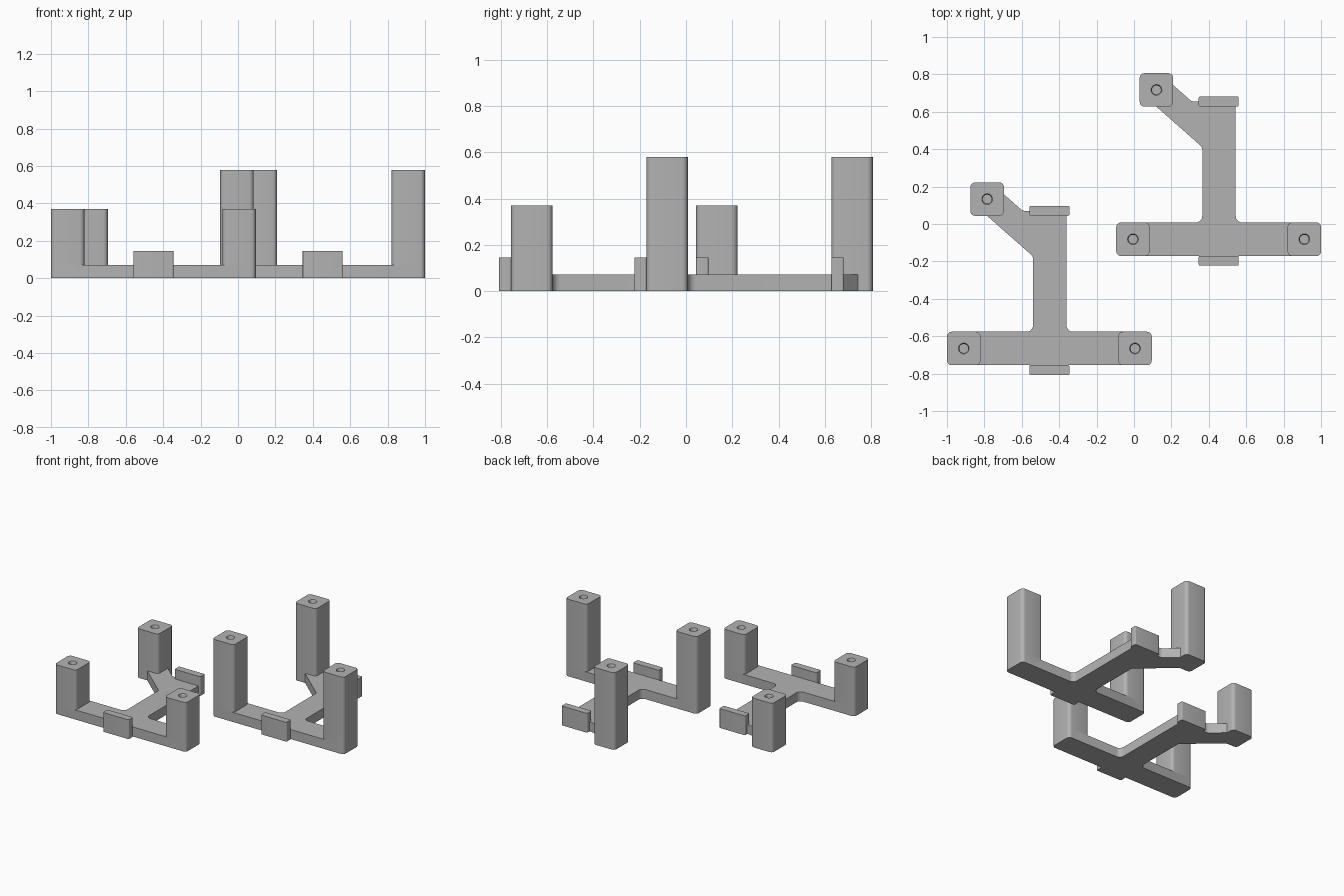
import bpy, bmesh, math
from mathutils import Vector

if "Cube" in bpy.data.objects:
    bpy.data.objects.remove(bpy.data.objects["Cube"])

grey = bpy.data.materials.new("plain grey")
grey.diffuse_color = (0.45, 0.45, 0.45, 1)
grey.use_nodes = True
grey.node_tree.nodes["Principled BSDF"].inputs["Base Color"].default_value = grey.diffuse_color

PLATE_H, TAB_H, POST_W = 0.072, 0.145, 0.179
HOLE_R, HOLE_DEPTH = 0.029, 0.15


def rounded(points, steps=5):
    """Round each (x, y, radius) corner of a counter-clockwise outline."""
    out, n = [], len(points)
    for i, (x, y, r) in enumerate(points):
        p = Vector((x, y))
        if r == 0:
            out.append(p)
            continue
        a = (Vector(points[i - 1][:2]) - p).normalized()
        b = (Vector(points[(i + 1) % n][:2]) - p).normalized()
        half = a.angle(b) / 2
        centre = p + (a + b).normalized() * (r / math.sin(half))
        start = p + a * (r / math.tan(half)) - centre
        end = p + b * (r / math.tan(half)) - centre
        turn = math.atan2(start.x * end.y - start.y * end.x, start.dot(end))
        for k in range(steps + 1):
            t = turn * k / steps
            out.append(centre + Vector((start.x * math.cos(t) - start.y * math.sin(t),
                                        start.x * math.sin(t) + start.y * math.cos(t))))
    return out


def box_outline(x0, x1, y0, y1, r):
    return rounded([(x0, y0, r), (x1, y0, r), (x1, y1, r), (x0, y1, r)])


def loft(name, rings):
    """Join stacked rings of (points, z) and cap both ends."""
    bm = bmesh.new()
    loops = [[bm.verts.new((p.x, p.y, z)) for p in pts] for pts, z in rings]
    for lo, hi in zip(loops, loops[1:]):
        for i in range(len(lo)):
            j = (i + 1) % len(lo)
            bm.faces.new((lo[i], lo[j], hi[j], hi[i]))
    bm.faces.new(loops[0][::-1])
    bm.faces.new(loops[-1])
    bmesh.ops.recalc_face_normals(bm, faces=bm.faces)
    mesh = bpy.data.meshes.new(name)
    bm.to_mesh(mesh)
    bm.free()
    mesh.materials.append(grey)
    obj = bpy.data.objects.new(name, mesh)
    bpy.context.collection.objects.link(obj)
    bpy.ops.object.select_all(action='DESELECT')
    obj.select_set(True)
    bpy.context.view_layer.objects.active = obj
    bpy.ops.object.shade_smooth_by_angle(angle=math.radians(35))
    return obj


def post(name, x, y, height):
    """Square post with rounded edges and a blind screw hole in the top."""
    h = POST_W / 2
    outer = box_outline(x - h, x + h, y - h, y + h, 0.025)
    n = len(outer)

    def circle(r):
        # starts at the same corner as the outline
        return [Vector((x + r * math.cos(a), y + r * math.sin(a)))
                for a in (math.pi + 2 * math.pi * (i + 0.5) / n for i in range(n))]
    return loft(name, [(outer, 0), (outer, height), (circle(HOLE_R), height),
                       (circle(HOLE_R - 0.005), height - 0.01),
                       (circle(HOLE_R - 0.005), height - HOLE_DEPTH)])


def bracket(label, ox, oy, height):
    """T-shaped base with an angled arm, three posts and two tabs."""
    parts = []
    # base plate outline: cross bar, stem and diagonal arm in one piece
    plate = rounded([
        (0.0, 0.0, 0.025), (1.095, 0.0, 0.025), (1.095, 0.179, 0.025),
        (0.639, 0.179, 0.035), (0.639, 0.825, 0),
        (0.405, 0.825, 0.04), (0.27, 0.944, 0), (0.19, 0.944, 0),
        (0.19, 0.82, 0), (0.46, 0.582, 0.03), (0.46, 0.179, 0.035),
        (0.0, 0.179, 0.025)])
    parts.append(loft(label + "_base_plate", [(plate, 0), (plate, PLATE_H)]))
    # posts
    parts.append(post(label + "_left_post", 0.0895, 0.0895, height))
    parts.append(post(label + "_right_post", 1.0055, 0.0895, height))
    parts.append(post(label + "_rear_post", 0.215, 0.888, height))
    # upright tabs at both ends of the stem
    for name, y0 in (("front_tab", -0.052), ("rear_tab", 0.799)):
        tab = box_outline(0.441, 0.655, y0, y0 + 0.053, 0.008)
        parts.append(loft(label + "_" + name, [(tab, 0), (tab, TAB_H)]))
    for p in parts:
        p.location = (ox, oy, 0)


bracket("short", -1.0, -0.755, 0.37)
bracket("tall", -0.095, -0.171, 0.58)
